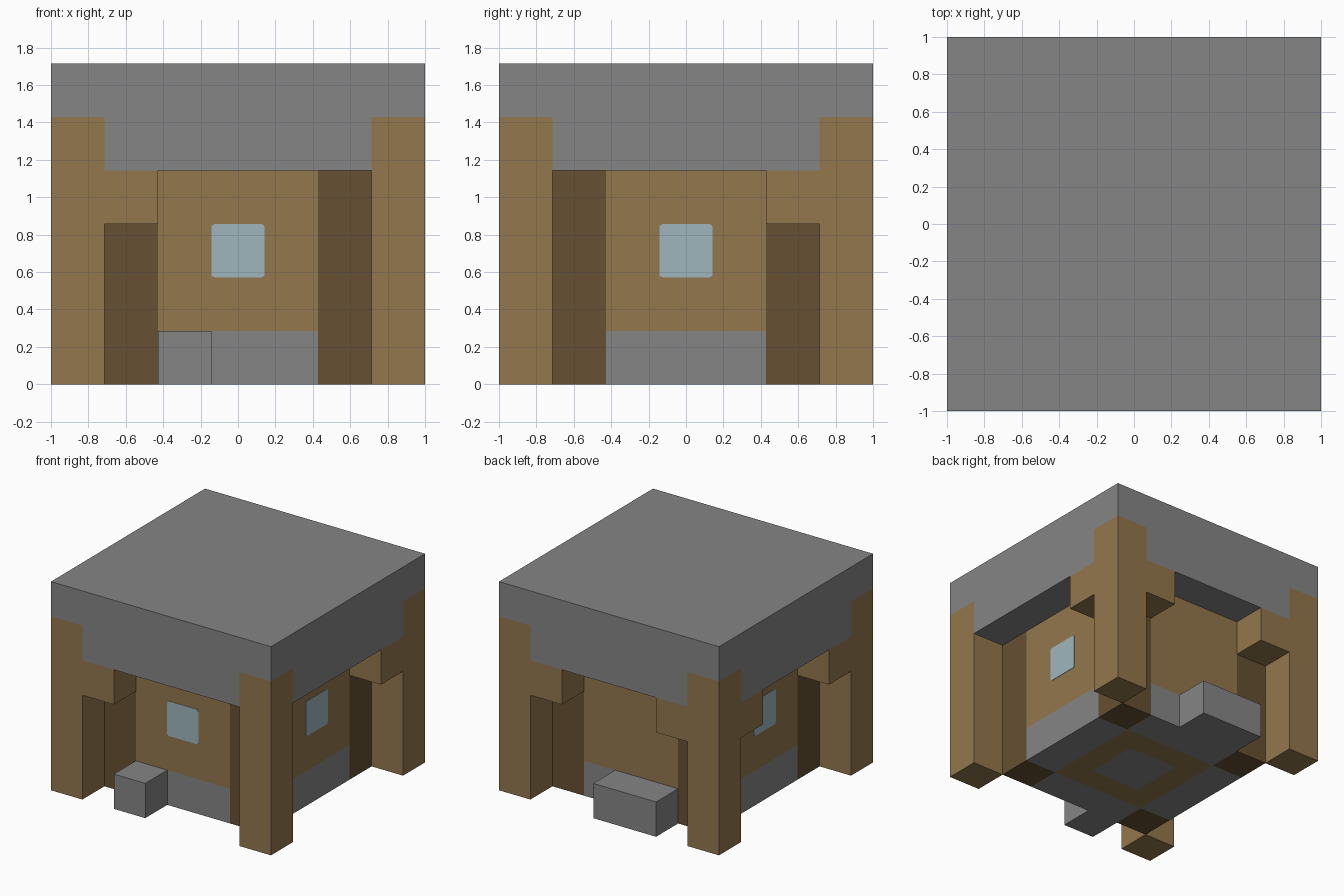
import bpy
import bmesh
import math
from mathutils import Matrix, Vector

U = 2 / 7  # one building block

if "Cube" in bpy.data.objects:
    bpy.data.objects.remove(bpy.data.objects["Cube"], do_unlink=True)


def material(name, rgb):
    mat = bpy.data.materials.new(name)
    mat.use_nodes = True
    mat.diffuse_color = (*rgb, 1)
    mat.node_tree.nodes["Principled BSDF"].inputs["Base Color"].default_value = (*rgb, 1)
    return mat


STONE = material("grey stone", (0.235, 0.235, 0.235))
PLANK = material("plank brown", (0.292, 0.184, 0.074))
LOG = material("dark log", (0.133, 0.080, 0.032))
GLASS = material("pale blue glass", (0.342, 0.470, 0.515))


def finish(name, bm, *mats):
    bmesh.ops.recalc_face_normals(bm, faces=bm.faces)
    mesh = bpy.data.meshes.new(name)
    bm.to_mesh(mesh)
    bm.free()
    for mat in mats:
        mesh.materials.append(mat)
    obj = bpy.data.objects.new(name, mesh)
    bpy.context.collection.objects.link(obj)
    return obj


def block(name, low, high, mat, angle=0):
    """Box between two corners in block units, turned about the centre."""
    low, high = Vector(low) * U, Vector(high) * U
    bm = bmesh.new()
    bmesh.ops.create_cube(bm, size=1)
    bmesh.ops.scale(bm, vec=high - low, verts=bm.verts)
    bmesh.ops.translate(bm, vec=(low + high) / 2, verts=bm.verts)
    bmesh.ops.rotate(bm, matrix=Matrix.Rotation(angle, 3, "Z"), verts=bm.verts)
    return finish(name, bm, mat)


def window(name, angle):
    """Thin pane with slightly rounded corners, lying on the wall."""
    bm = bmesh.new()
    bmesh.ops.create_cube(bm, size=1)
    bmesh.ops.scale(bm, vec=(U, 0.006, U), verts=bm.verts)
    corners = [e for e in bm.edges
               if abs((e.verts[0].co - e.verts[1].co).y) > 0.001]
    bmesh.ops.bevel(bm, geom=corners, offset=0.02, segments=3,
                    profile=0.5, affect="EDGES")
    bmesh.ops.translate(bm, vec=(0, -2.5 * U, 2.5 * U), verts=bm.verts)
    bmesh.ops.rotate(bm, matrix=Matrix.Rotation(angle, 3, "Z"), verts=bm.verts)
    return finish(name, bm, GLASS)


# Each side is built as the front and turned into place.
# Braces sit at the left (-1) or right (1) end as seen from outside.
sides = [("front", 0, (-1,), True), ("right", 1, (1,), True),
         ("back", 2, (-1, 1), False), ("left", 3, (-1, 1), True)]
for side, turns, braces, glazed in sides:
    a = turns * math.pi / 2
    block(side + "_corner_pillar", (-3.5, -3.5, 0), (-2.5, -2.5, 5), PLANK, a)
    block(side + "_corner_log", (-2.5, -2.5, 0), (-1.5, -1.5, 4), LOG, a)
    block(side + "_wall", (-1.5, -2.5, 1), (1.5, -1.5, 4), PLANK, a)
    block(side + "_foundation", (-1.5, -2.5, 0), (1.5, -1.5, 1), STONE, a)
    for end in braces:
        block(side + "_brace", (end * 2 - 0.5, -3.5, 3), (end * 2 + 0.5, -2.5, 4), PLANK, a)
    if glazed:
        window(side + "_window", a)

# Entrance steps
block("front_step", (-1.5, -3.5, 0), (-0.5, -2.5, 1), STONE)
block("back_step", (-1.5, 2.5, 0), (0.5, 3.5, 1), STONE)

# Plank floor with a stone centre seen from beneath
floor = block("floor", (-1.5, -1.5, 0), (1.5, 1.5, 1), PLANK)
floor.data.materials.append(STONE)
bm = bmesh.new()
bm.from_mesh(floor.data)
under = [f for f in bm.faces if f.normal.z < -0.9]
bmesh.ops.inset_region(bm, faces=under, thickness=U)
for f in under:
    f.material_index = 1
bm.to_mesh(floor.data)
bm.free()

# Roof: a full slab over a cross-shaped layer that fits between the pillars
block("roof_slab", (-3.5, -3.5, 5), (3.5, 3.5, 6), STONE)
quarter = [(3.5, -2.5), (3.5, 2.5), (2.5, 2.5)]
bm = bmesh.new()
outline = []
for turn in range(4):
    spin = Matrix.Rotation(turn * math.pi / 2, 3, "Z")
    outline += [bm.verts.new(spin @ Vector((x, y, 4)) * U) for x, y in quarter]
face = bm.faces.new(outline)
extruded = bmesh.ops.extrude_face_region(bm, geom=[face], use_keep_orig=True)
top = [v for v in extruded["geom"] if isinstance(v, bmesh.types.BMVert)]
bmesh.ops.translate(bm, vec=(0, 0, U), verts=top)
finish("roof_eaves", bm, STONE)
